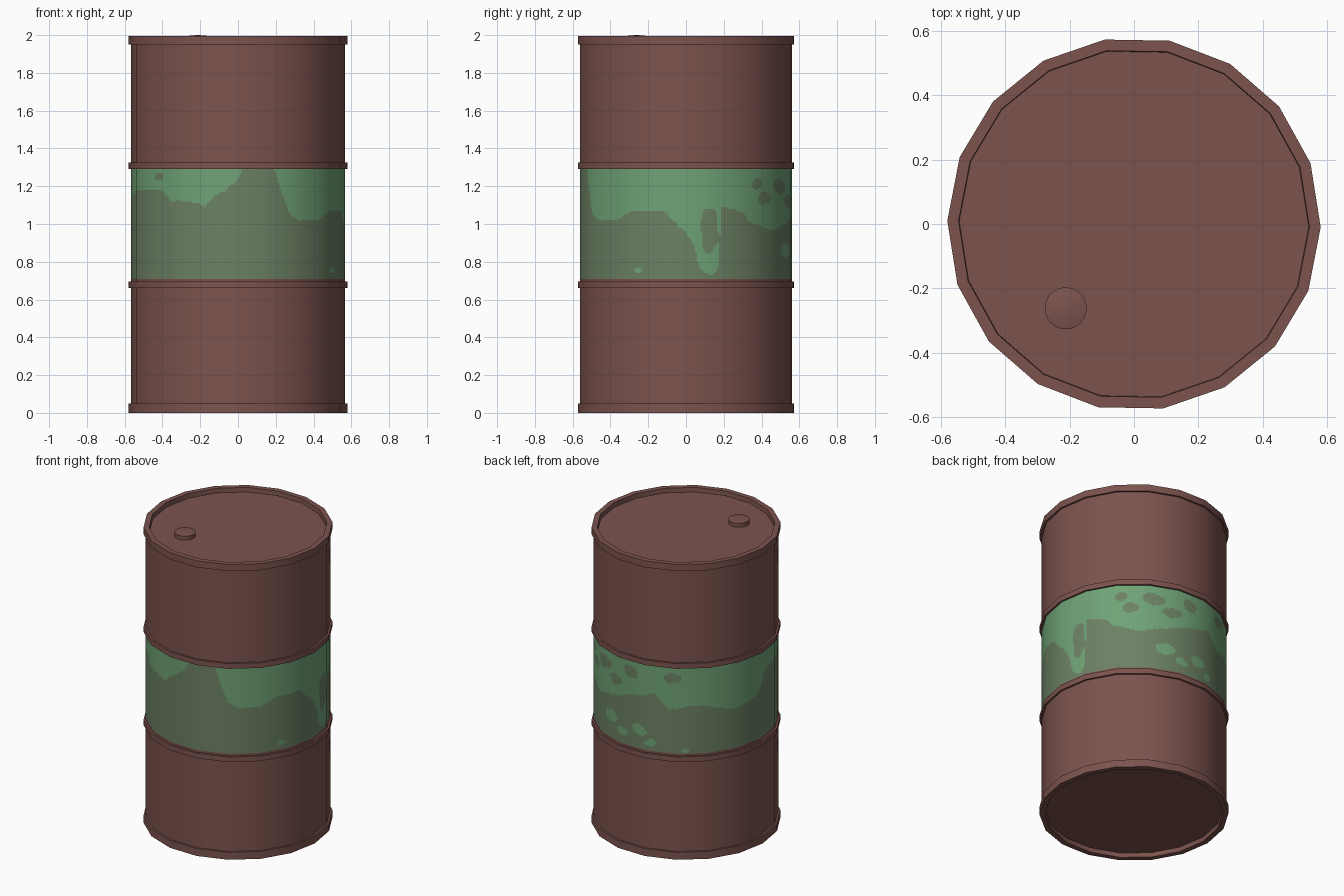
import bpy, bmesh, math
from mathutils import Vector, noise

if "Cube" in bpy.data.objects:
    bpy.data.objects.remove(bpy.data.objects["Cube"])

SIDES, R, RIM = 18, 0.567, 0.58
TURN = math.radians(-1)
Z0, Z1 = 0.71, 1.29


def material(name, rgb):
    m = bpy.data.materials.new(name)
    m.diffuse_color = (*rgb, 1)
    m.use_nodes = True
    m.node_tree.nodes["Principled BSDF"].inputs["Base Color"].default_value = m.diffuse_color
    return m


brown = material("rust brown", (0.202, 0.087, 0.076))
dull = material("faded green", (0.150, 0.220, 0.127))
bright = material("fresh green", (0.160, 0.365, 0.180))


def finish(name, bm, mats):
    mesh = bpy.data.meshes.new(name)
    bm.to_mesh(mesh)
    bm.free()
    ob = bpy.data.objects.new(name, mesh)
    bpy.context.collection.objects.link(ob)
    for m in mats:
        mesh.materials.append(m)
    return ob


def lathe(name, profile, sides=SIDES, centre=(0, 0)):
    """Revolve an (r, z) profile, listed bottom to top along the outside."""
    bm = bmesh.new()
    rings = []
    for r, z in profile:
        rings.append([bm.verts.new((centre[0] + r * math.cos(TURN + 2 * math.pi * k / sides),
                                    centre[1] + r * math.sin(TURN + 2 * math.pi * k / sides), z))
                      for k in range(sides)])
    for a, b in zip(rings, rings[1:]):
        for k in range(sides):
            n = (k + 1) % sides
            bm.faces.new((a[k], a[n], b[n], b[k]))
    bmesh.ops.remove_doubles(bm, verts=bm.verts, dist=1e-5)
    ob = finish(name, bm, [brown])
    bpy.ops.object.select_all(action='DESELECT')
    ob.select_set(True)
    bpy.context.view_layer.objects.active = ob
    bpy.ops.object.shade_smooth_by_angle(angle=math.radians(30))
    return ob


# Lower drum: recessed base, bottom rim, wall and lower hoop
lathe("lower_drum", [(0, 0.03), (0.543, 0.03), (0.545, 0), (RIM, 0), (RIM, 0.05), (R, 0.05),
                     (R, 0.66), (RIM, 0.66), (RIM, 0.695), (R, 0.695), (R, Z0)])
# Upper drum: upper hoop, wall, top rim and recessed lid
lathe("upper_drum", [(R, Z1), (RIM, Z1), (RIM, 1.325), (R, 1.325), (R, 1.95), (RIM, 1.95),
                     (RIM, 1.995), (0.545, 1.995), (0.543, 1.965), (0, 1.965)])
# Filler cap on the lid
lathe("filler_cap", [(0.065, 1.965), (0.065, 1.992), (0.04, 1.998), (0, 2.0)], 32, (-0.212, -0.262))

# Lower edge of the fresh paint: (degrees from the front towards +x, height)
EDGE = [(0, 1.24), (3, 1.3), (20, 1.3), (22, 1.24), (26, 1.12), (29, 1.05), (36, 1.02), (48, 1.02),
        (62, 1.07), (78, 1.07), (85, 1.0), (90, .95), (95, .88), (97, .77), (100, .74), (106, .74),
        (108, .78), (109, 1.09), (117, 1.08), (122, 1.06), (128, 1.01), (136, .98), (150, .98),
        (160, 1.0), (180, 1.06), (195, 1.09), (204, 1.0), (225, 1.04), (245, .98), (264, 1.0),
        (275, 1.14), (290, 1.18), (315, 1.18), (320, 1.12), (335, 1.12), (342, 1.09), (346, 1.13),
        (354, 1.19), (360, 1.24)]
# Worn and fresh spots: (angle, height, half angle, half height, fresh?)
SPOTS = [(103, .97, 5, .12, 0), (132, 1.21, 4, .03, 0), (138, 1.13, 5, .03, 0),
         (152, 1.20, 7, .04, 0), (165, 1.12, 6, .035, 0), (178, 1.21, 5, .04, 0),
         (207, 1.22, 6, .03, 0), (312, 1.24, 3, .02, 0), (63, .755, 3, .02, 1),
         (160, .86, 6, .04, 1), (171, .79, 5, .03, 1), (184, .84, 5, .04, 1),
         (193, .76, 4, .025, 1), (215, .73, 3, .015, 1)]


def is_fresh(p):
    a = math.degrees(math.atan2(p.x, -p.y)) % 360
    z = p.z + 0.014 * noise.noise(p * 11) + 0.008 * noise.noise(p * 28)
    a2 = a + 1.5 * noise.noise(p * 14 + Vector((7, 3, 1)))
    for sa, sz, da, dz, fresh in SPOTS:
        if ((a2 - sa) / da) ** 2 + ((z - sz) / dz) ** 2 < 1:
            return fresh
    for (a0, h0), (a1, h1) in zip(EDGE, EDGE[1:]):
        if a0 <= a <= a1:
            return int(z > h0 + (h1 - h0) * (a - a0) / (a1 - a0))
    return 0


# Painted middle band: fine grid on the drum's flat sides, coloured by the wear rule
bm = bmesh.new()
SUB, ROWS = 20, 58
corner = [Vector((R * math.cos(TURN + 2 * math.pi * k / SIDES),
                  R * math.sin(TURN + 2 * math.pi * k / SIDES), 0)) for k in range(SIDES + 1)]
columns = []
for k in range(SIDES):
    for s in range(SUB):
        p = corner[k].lerp(corner[k + 1], s / SUB)
        columns.append([bm.verts.new((p.x, p.y, Z0 + (Z1 - Z0) * j / ROWS)) for j in range(ROWS + 1)])
for i, a in enumerate(columns):
    b = columns[(i + 1) % len(columns)]
    for j in range(ROWS):
        f = bm.faces.new((a[j], b[j], b[j + 1], a[j + 1]))
        f.smooth = True
        f.material_index = is_fresh(f.calc_center_median())
band = finish("painted_band", bm, [dull, bright])
# Round shading across the flat sides, like the rest of the wall
band.data.normals_split_custom_set_from_vertices(
    [Vector((v.co.x, v.co.y, 0)).normalized() for v in band.data.vertices])
